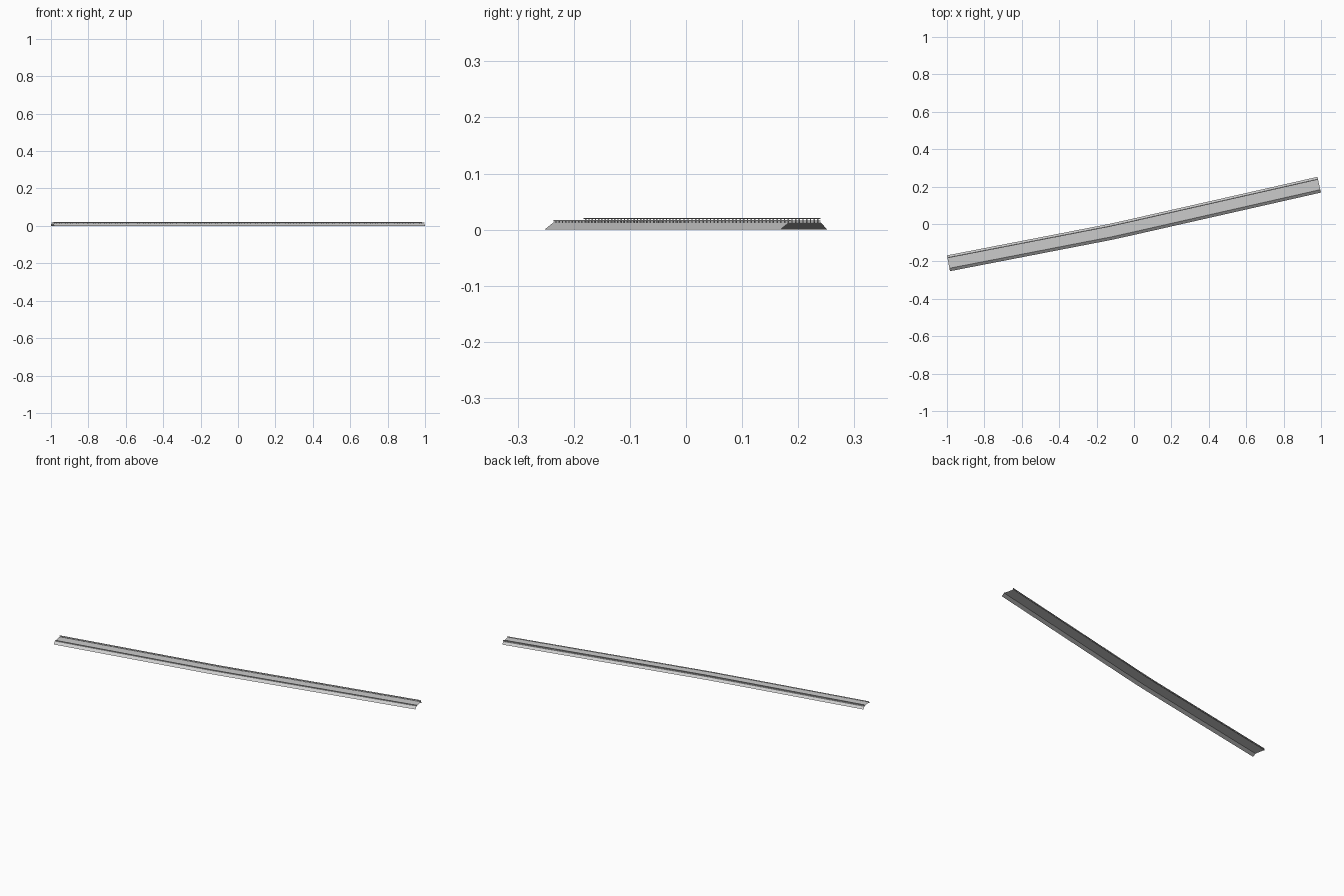
import bpy
from mathutils import Vector

if "Cube" in bpy.data.objects:
    bpy.data.objects.remove(bpy.data.objects["Cube"])

# Centre line of the long, slightly bent embankment
PATH = [Vector(p) for p in [(-0.992, -0.21), (-0.13, -0.043), (-0.03, -0.021), (0.99, 0.21)]]


def normals():
    dirs = [(b - a).normalized() for a, b in zip(PATH, PATH[1:])]
    dirs = [dirs[0]] + [(a + b).normalized() for a, b in zip(dirs, dirs[1:])] + [dirs[-1]]
    return [Vector((-d.y, d.x)) for d in dirs]


def make(name, verts, faces):
    mesh = bpy.data.meshes.new(name)
    mesh.from_pydata(verts, [], faces)
    obj = bpy.data.objects.new(name, mesh)
    bpy.context.collection.objects.link(obj)
    return obj


def sweep(name, profile, closed):
    # Sweep an (offset, height) profile along the path
    n = len(profile)
    verts = [(p.x + m.x * o, p.y + m.y * o, z)
             for p, m in zip(PATH, normals()) for o, z in profile]
    faces = []
    for i in range(len(PATH) - 1):
        for j in range(n if closed else n - 1):
            k = (j + 1) % n
            faces.append((i * n + j, i * n + k, (i + 1) * n + k, (i + 1) * n + j))
    if closed:
        faces += [tuple(range(n))[::-1], tuple(range((len(PATH) - 1) * n, len(PATH) * n))]
    return make(name, verts, faces)


def posts(name, offset, z0, z1, spacing=0.03, r=0.0012):
    # Row of small square posts under a rail
    verts, faces = [], []
    line = [p + m * offset for p, m in zip(PATH, normals())]
    for a, b in zip(line, line[1:]):
        count = max(1, round((b - a).length / spacing))
        for i in range(count):
            c = a.lerp(b, (i + 0.5) / count)
            s = len(verts)
            for z in (z0, z1):
                verts += [(c.x + x * r, c.y + y * r, z)
                          for x, y in ((-1, -1), (1, -1), (1, 1), (-1, 1))]
            faces += [(s + j, s + (j + 1) % 4, s + 4 + (j + 1) % 4, s + 4 + j) for j in range(4)]
    return make(name, verts, faces)


def rail(name, o, z0, z1, w=0.0015):
    return sweep(name, [(o - w, z0), (o - w, z1), (o + w, z1), (o + w, z0)], True)


# Embankment with sloped sides, open at the ends and underneath
sweep("embankment", [(0.043, 0), (0.031, 0.0125), (-0.027, 0.0125), (-0.043, 0)], False)

# Low railing on the front edge, taller railing on the back edge
rail("front_rail", -0.025, 0.0145, 0.017)
posts("front_posts", -0.025, 0.0125, 0.0145)
rail("back_rail", 0.029, 0.0185, 0.021)
rail("back_middle_rail", 0.029, 0.0145, 0.0165)
posts("back_posts", 0.029, 0.0125, 0.0185)
